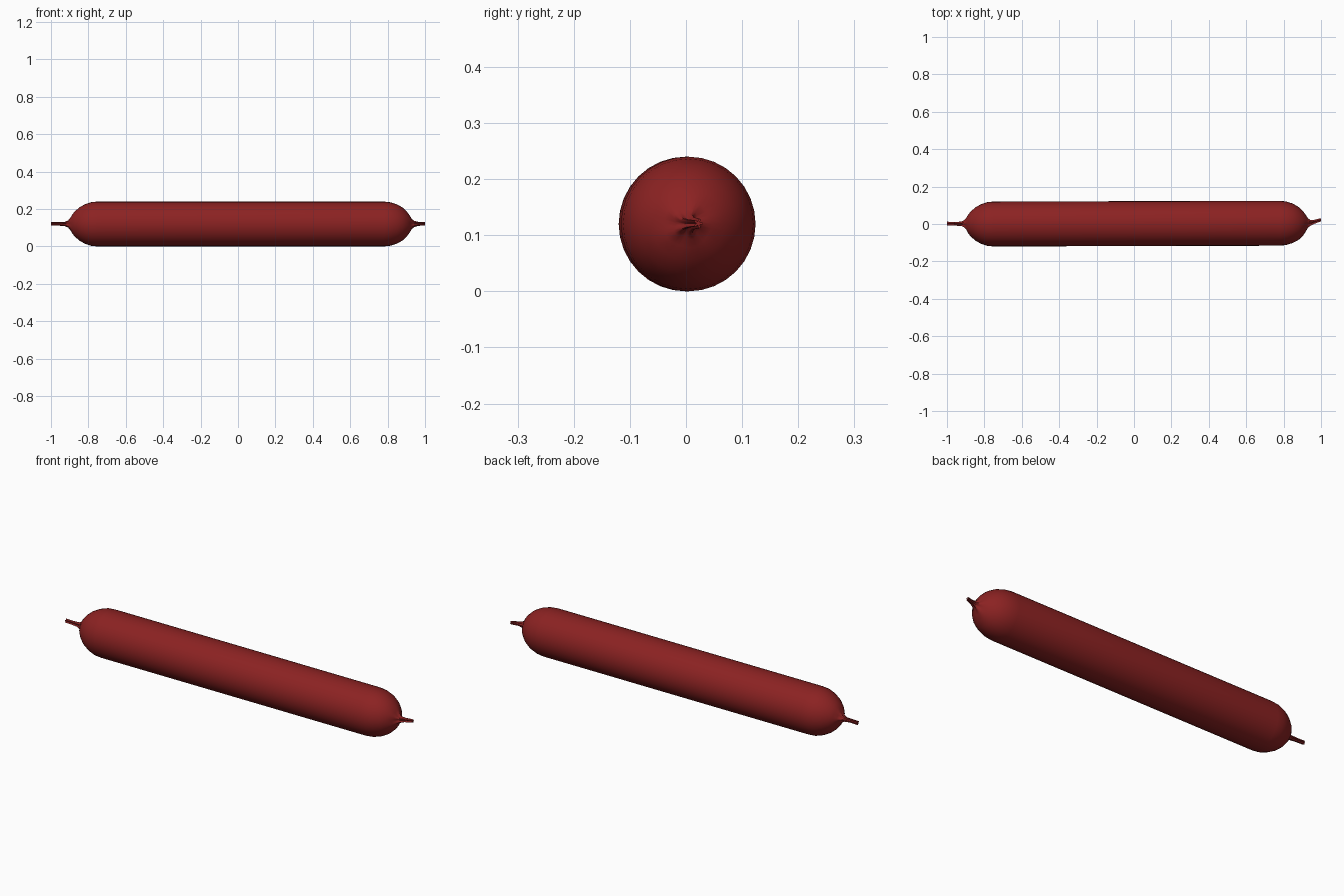
import bpy, bmesh, math

SIDES = 32

# Rings along the length: x, centre y, centre z, radius, pleat depth
rings = [
    (-1.0, 0.002, 0.121, 0.007, 0.5), (-0.96, 0.0, 0.121, 0.007, 0.5),
    (-0.925, 0.0, 0.12, 0.009, 0.4), (-0.908, 0.0, 0.12, 0.017, 0.2),
    (-0.897, 0.0, 0.12, 0.031, 0.06), (-0.886, 0.0, 0.12, 0.051, 0),
    (-0.870, 0.0, 0.12, 0.070, 0), (-0.845, 0.0, 0.12, 0.091, 0),
    (-0.815, 0.0, 0.12, 0.107, 0), (-0.785, 0.0, 0.12, 0.117, 0),
    (-0.75, 0.0, 0.12, 0.12, 0), (0.0, 0.002, 0.12, 0.12, 0),
    (0.78, 0.004, 0.12, 0.12, 0), (0.815, 0.004, 0.12, 0.116, 0),
    (0.85, 0.004, 0.12, 0.105, 0), (0.88, 0.003, 0.12, 0.088, 0),
    (0.904, 0.003, 0.12, 0.065, 0), (0.92, 0.003, 0.12, 0.042, 0.04),
    (0.929, 0.003, 0.12, 0.025, 0.15), (0.941, 0.004, 0.12, 0.014, 0.3),
    (0.962, 0.010, 0.121, 0.008, 0.5), (1.0, 0.022, 0.121, 0.006, 0.5),
]

# Sausage body with pinched casing ends
bm = bmesh.new()
loops = []
for x, cy, cz, r, pleat in rings:
    loop = []
    for i in range(SIDES):
        a = 2 * math.pi * i / SIDES
        rr = r * (1 + pleat * math.cos(5 * a))
        loop.append(bm.verts.new((x, cy + rr * math.cos(a), cz + rr * math.sin(a))))
    loops.append(loop)
for a, b in zip(loops, loops[1:]):
    for i in range(SIDES):
        j = (i + 1) % SIDES
        bm.faces.new((a[i], a[j], b[j], b[i]))
bm.faces.new(loops[0])
bm.faces.new(loops[-1])
bmesh.ops.recalc_face_normals(bm, faces=bm.faces)
mesh = bpy.data.meshes.new("sausage")
bm.to_mesh(mesh)
bm.free()
sausage = bpy.data.objects.new("sausage", mesh)
bpy.context.collection.objects.link(sausage)

# Dark red casing
mat = bpy.data.materials.new("casing_red")
mat.diffuse_color = (0.26, 0.016, 0.016, 1)
mesh.materials.append(mat)

bpy.context.view_layer.objects.active = sausage
sausage.select_set(True)
bpy.ops.object.shade_smooth_by_angle(angle=math.radians(60))
